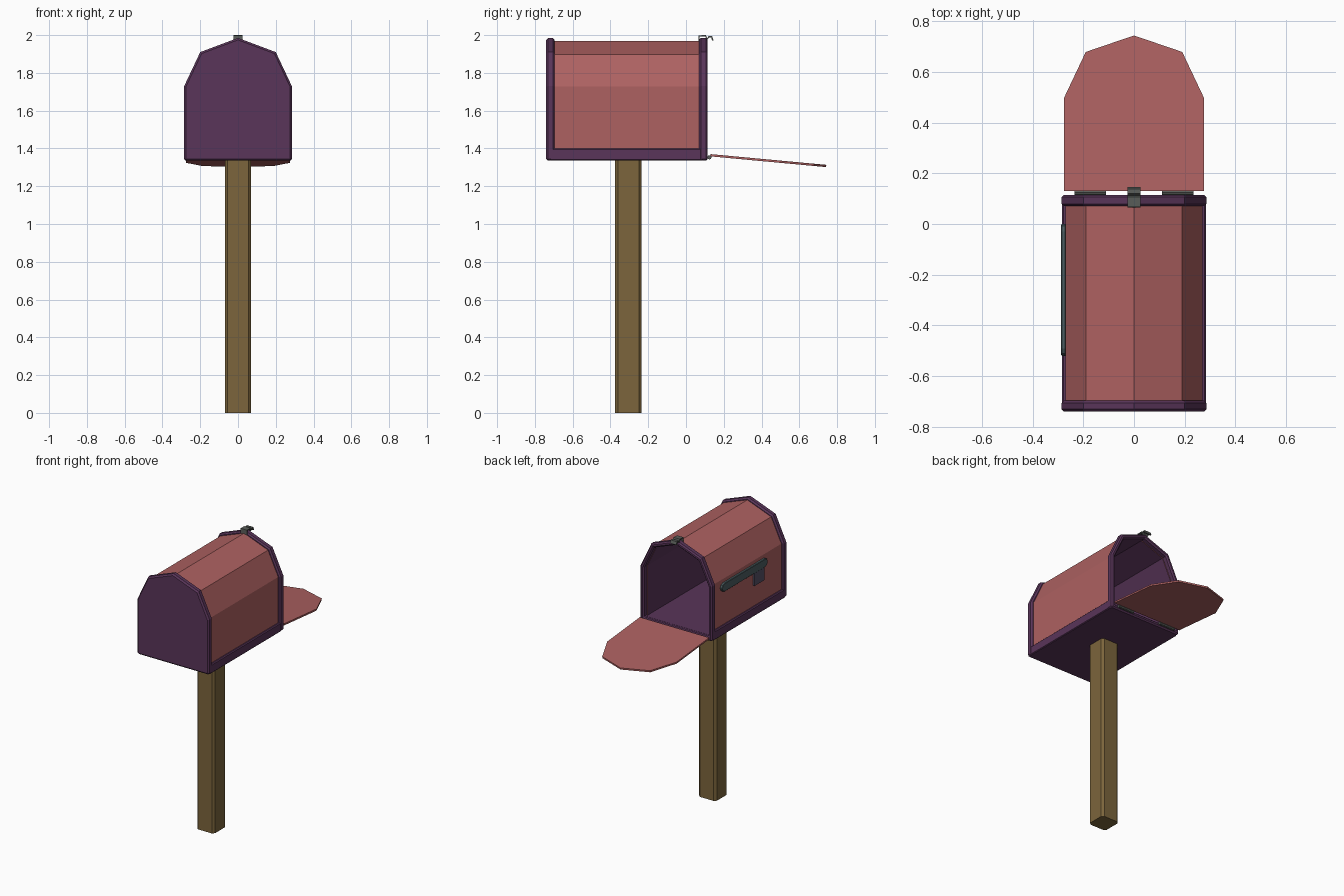
import bpy, bmesh, math
from mathutils import Matrix, Vector

if "Cube" in bpy.data.objects:
    bpy.data.objects.remove(bpy.data.objects["Cube"])


def material(name, rgb):
    m = bpy.data.materials.new(name)
    m.diffuse_color = (*rgb, 1)
    m.use_nodes = True
    m.node_tree.nodes["Principled BSDF"].inputs["Base Color"].default_value = m.diffuse_color
    return m


CORAL = material("coral", (0.42, 0.12, 0.12))
PURPLE = material("purple", (0.1, 0.035, 0.1))
WOOD = material("wood", (0.2, 0.13, 0.045))
METAL = material("metal", (0.1, 0.11, 0.1))
TEAL = material("teal", (0.07, 0.11, 0.12))
SLATE = material("slate", (0.09, 0.08, 0.13))


def finish(name, bm, mats, bevel=0):
    bmesh.ops.recalc_face_normals(bm, faces=bm.faces)
    me = bpy.data.meshes.new(name)
    bm.to_mesh(me)
    bm.free()
    ob = bpy.data.objects.new(name, me)
    bpy.context.collection.objects.link(ob)
    for m in mats:
        me.materials.append(m)
    if bevel:
        mod = ob.modifiers.new("bevel", 'BEVEL')
        mod.width, mod.segments = bevel, 1
        mod.limit_method, mod.angle_limit = 'ANGLE', math.radians(50)
    return ob


def box(name, lo, hi, mat, bevel=0):
    bm = bmesh.new()
    lo, hi = Vector(lo), Vector(hi)
    bmesh.ops.create_cube(bm, size=1, matrix=Matrix.Translation((lo + hi) / 2)
                          @ Matrix.Diagonal((*(hi - lo), 1)))
    return finish(name, bm, [mat], bevel)


def prism(name, pts, a, b, place, mat, bevel=0):
    """Extrude a closed 2D outline from a to b; place(u, v, w) gives 3D."""
    bm = bmesh.new()
    face = bm.faces.new([bm.verts.new(place(u, v, a)) for u, v in pts])
    new = bmesh.ops.extrude_face_region(bm, geom=[face])["geom"]
    shift = Vector(place(0, 0, b)) - Vector(place(0, 0, a))
    bmesh.ops.translate(bm, vec=shift, verts=[v for v in new if isinstance(v, bmesh.types.BMVert)])
    return finish(name, bm, [mat], bevel)


def mirrored(half):
    return half + [(-x, z) for x, z in reversed(half) if x > 0]


def outline(d):
    """Mailbox cross-section, inset by d."""
    return mirrored([(.285 - d, 1.335 + d), (.285 - d, 1.73 - .225 * d),
                     (.2 - .731 * d, 1.91 - .795 * d), (0, 1.985 - 1.068 * d)])


def ring(name, d0, d1, y0, y1, mats, bevel=0):
    bm = bmesh.new()
    loops = [[bm.verts.new((x, y, z)) for x, z in outline(d)]
             for d, y in ((d0, y0), (d0, y1), (d1, y1), (d1, y0))]
    n = len(loops[0])
    for k in range(4):
        p, q = loops[k], loops[(k + 1) % 4]
        for i in range(n):
            j = (i + 1) % n
            f = bm.faces.new((p[i], p[j], q[j], q[i]))
            f.material_index = len(mats) - 1 if k == 2 else 0
    return finish(name, bm, mats, bevel)


along_y = lambda u, v, w: (u, w, v)
along_x = lambda u, v, w: (w, u, v)

# Post with chamfered corners
post = mirrored([(.055, -.07), (.07, -.055), (.07, .055), (.055, .07)])
prism("post", post, 0, 1.345, lambda u, v, w: (u, v - .305, w), WOOD)

# Box: closed end, shell, open frame, floor and side rails
prism("closed_end", outline(0), -.74, -.695, along_y, PURPLE, .01)
ring("shell", .015, .03, -.70, .075, [CORAL, PURPLE])
ring("opening_frame", 0, .03, .07, .115, [PURPLE], .009)
box("floor", (-.28, -.72, 1.335), (.28, .09, 1.366), PURPLE)
for side, s in (("left", -1), ("right", 1)):
    xs = sorted((s * .256, s * .284))
    box(side + "_rail", (xs[0], -.72, 1.335), (xs[1], .09, 1.4), PURPLE, .006)

# Door, lowered and sloping slightly down
door = prism("door", mirrored([(.275, 0), (.275, .37), (.19, .55), (0, .615)]),
             -.006, .006, lambda u, v, w: (u, v, w), CORAL)
door.location = (0, .13, 1.364)
door.rotation_euler.x = math.radians(-5.3)

# Hinge barrels
for side, s in (("left", -1), ("right", 1)):
    bm = bmesh.new()
    bmesh.ops.create_cone(bm, cap_ends=True, segments=8, radius1=.011, radius2=.011, depth=.125,
                          matrix=Matrix.Translation((s * .1725, .124, 1.353)) @ Matrix.Rotation(math.pi / 2, 4, 'Y'))
    finish(side + "_hinge", bm, [METAL])

# Latch: bent metal strip over the opening
path = [Vector(p) for p in ((.069, 1.965), (.069, 1.996), (.104, 1.996), (.111, 1.979),
                            (.121, 1.991), (.136, 1.991), (.142, 1.972))]
left, right = [], []
for i, p in enumerate(path):
    t = (path[min(i + 1, len(path) - 1)] - path[max(i - 1, 0)]).normalized()
    n = Vector((-t.y, t.x)) * .004
    left.append(tuple(p + n))
    right.append(tuple(p - n))
prism("latch", left + right[::-1], -.025, .025, along_x, METAL)

# Signal flag: round-ended arm with a hanging tab
arm = []
for cy, start in ((-.03, -90), (-.49, 90)):
    for k in range(5):
        a = math.radians(start + 45 * k)
        arm.append((cy + .03 * math.cos(a), 1.672 + .03 * math.sin(a)))
prism("flag_arm", arm, -.287, -.268, along_x, TEAL, .003)
box("flag_tab", (-.283, -.485, 1.55), (-.268, -.375, 1.67), SLATE)
